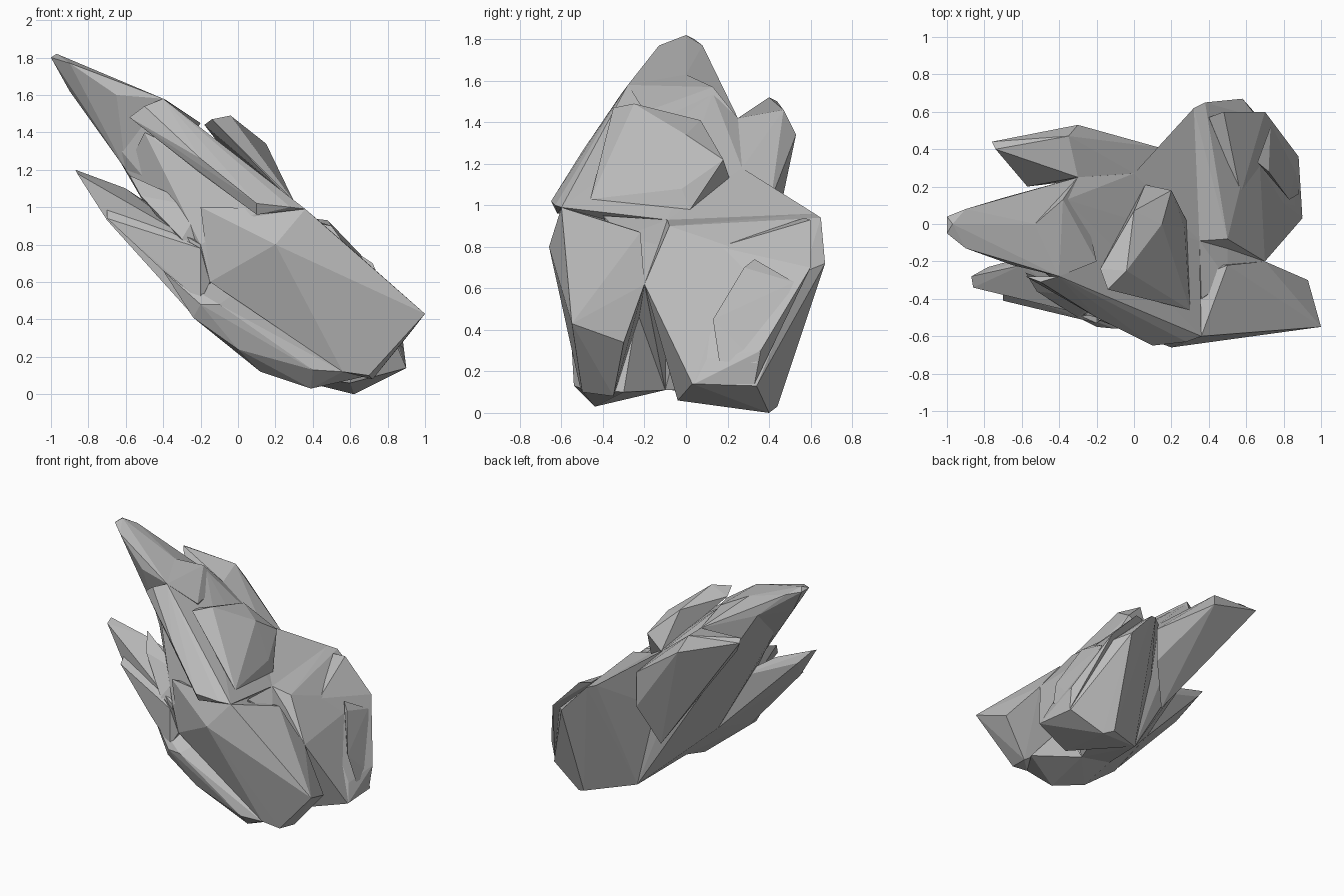
import bpy
import bmesh
from mathutils import Vector

# Remove only the default cube
default_cube = bpy.data.objects.get("Cube")
if default_cube is not None:
    bpy.data.objects.remove(default_cube, do_unlink=True)


def make_material(name, shade):
    """One plain grey used for both the viewport and the render."""
    material = bpy.data.materials.new(name)
    material.use_nodes = True
    colour = (shade, shade, shade, 1)
    material.diffuse_color = colour
    principled = material.node_tree.nodes["Principled BSDF"]
    principled.inputs["Base Color"].default_value = colour
    principled.inputs["Roughness"].default_value = .9
    return material


stone = make_material("stone_grey", .5)


def rock(name, *corners):
    """Build a faceted boulder as the convex hull of its corner points."""
    bm = bmesh.new()
    for corner in corners:
        bm.verts.new(Vector(corner))
    hull = bmesh.ops.convex_hull(bm, input=bm.verts[:])
    buried = [item for item in hull["geom_interior"] if isinstance(item, bmesh.types.BMVert)]
    bmesh.ops.delete(bm, geom=buried, context="VERTS")
    bmesh.ops.recalc_face_normals(bm, faces=bm.faces[:])
    mesh = bpy.data.meshes.new(name)
    bm.to_mesh(mesh)
    bm.free()
    mesh.materials.append(stone)
    part = bpy.data.objects.new(name, mesh)
    bpy.context.scene.collection.objects.link(part)
    return part


# Corners where neighbouring rocks meet
ridge_top = (-.4, -.28, 1.58)
ridge_end = (.36, -.6, .99)
ridge_chin = (.2, -.66, .8)
crown = (-.53, 0, 1.63)
spire_back_edge = (-.7, .14, 1.58)
spire_throat = (-.75, -.04, 1.45)
spire_belly = (-.6, -.1, 1.2)
left_shoulder = (-.3, .25, 1.42)
saddle = (0, .27, 1.18)
rear_corner = (.32, .62, .96)
inner_corner = (.35, -.09, .93)
gully = (.7, -.2, .62)
front_waist = (-.15, -.5, .6)
inner_heart = (-.2, -.1, .5)
inner_foot = (.4, -.1, .11)
belly_foot = (.1, -.15, .2)
rear_foot = (.22, .27, .1)
front_toe = (.56, -.51, .12)

# Leaning spire: narrow tip, the shoulders and the long rear wall
rock("spire_tip",
     (-1, .04, 1.8), (-1, -.05, 1.8), (-.97, 0, 1.82), (-.9, .08, 1.77),
     (-.9, -.13, 1.77), (-.9, 0, 1.62), (-.65, -.22, 1.6),
     crown, spire_back_edge, spire_throat, spire_belly, ridge_top, left_shoulder)
rock("spire_shoulder",
     (-.36, .13, 1.54), (-.2, -.4, .8), crown, spire_throat, spire_belly,
     ridge_top, left_shoulder, saddle, ridge_end, inner_corner, inner_heart)
rock("rear_wall",
     (-.42, -.1, 1), spire_back_edge, spire_throat, spire_belly,
     left_shoulder, saddle, belly_foot, rear_foot, inner_heart)

# Capping slabs lying on the slope
rock("upper_slab",
     (-.57, -.1, 1.6), (-.38, .13, 1.57), (-.2, -.2, 1.45),
     (-.3, 0, 1.3), crown, ridge_top, left_shoulder)
rock("middle_slab",
     (-.18, -.24, 1.44), (-.14, -.35, 1.47), (-.04, -.25, 1.49), (0, .07, 1.41),
     (.15, 0, 1.34), (.06, .21, 1.13), (.2, .18, 1.22), (.27, -.02, 1.08),
     (.28, .02, .98), (.3, -.46, 1.03), (.23, -.44, 1.09))

# Long front ridge with its overhanging lip, and the wall below it
rock("front_ridge",
     (-.58, -.28, 1.48), (-.5, -.31, 1.54), (.1, -.65, 1.02), (.1, -.62, .96),
     (-.2, -.5, 1.26), (-.2, -.46, 1.18), (.28, -.63, 1), (.1, -.3, 1),
     ridge_top, ridge_end)
rock("front_wall",
     (-.5, -.24, 1.4), (.1, -.58, .97), (-.2, -.42, 1.1), (-.2, -.5, .8),
     spire_belly, ridge_end, front_waist, inner_heart, inner_corner)

# Massive front block running down to the base
rock("front_block",
     (1, -.55, .43), (.93, -.3, .34), (.5, -.22, .87), (.72, -.35, .08),
     (.7, -.5, .1), (-.2, -.51, 1), (.1, -.2, .5),
     gully, ridge_end, ridge_chin, front_waist, front_toe)
rock("gully_floor",
     (.36, -.4, .95), (.5, -.1, .8), (.5, -.3, .85),
     gully, inner_corner, inner_foot, belly_foot)

# Lower front shelf and foot
rock("front_foot",
     (-.4, -.45, .66), (-.24, -.5, .41), (-.2, -.55, .48), (-.1, -.56, .48),
     (0, -.5, .24), (.12, -.4, .12), (.39, -.44, .03), (.4, -.54, .13),
     (.7, -.3, .1), (.2, -.2, .7), inner_heart, inner_foot, belly_foot, front_toe)

# Front splinters below the spire
rock("front_splinter",
     (-.87, -.28, 1.2), (-.86, -.34, 1.18), (-.78, -.23, 1.1), (-.6, -.22, 1.1),
     (-.7, -.37, .93), (-.4, -.42, .65), (-.2, -.5, .8), (-.24, -.46, .42),
     (-.3, -.1, .9), inner_heart)
rock("small_splinter",
     (-.7, -.36, 1), (-.7, -.41, .94), (-.6, -.35, 1), (-.4, -.48, .66),
     (-.2, -.53, .78), (-.2, -.53, .5), front_waist, inner_heart)
rock("thin_splinter",
     (-.58, -.26, 1.17), (-.52, -.36, 1.06), (-.3, -.5, .83),
     (-.2, -.4, 1), front_waist)

# Rear core joining spire and base
rock("rear_core",
     (.6, 0, .5), (.6, .4, .1), saddle, rear_corner, inner_corner,
     inner_heart, inner_foot, belly_foot, rear_foot)

# Rear splinter standing off the back wall
rock("rear_splinter",
     (-.76, .44, 1.5), (-.74, .4, 1.52), (-.35, .47, 1.46), (-.3, .53, 1.34),
     (.13, .41, 1.03), (.13, .41, .77), (0, .3, .48), (-.57, .2, 1.3),
     left_shoulder, saddle)

# Rear base block with a raised slab and fin on its outer face
rock("rear_block",
     (.5, -.08, .9), (.38, .65, .94), (.58, .67, .72), (.66, .57, .68),
     (.8, .34, .2), (.87, .34, .13), (.9, .03, .14), (.62, .4, 0),
     (.6, -.04, .06), (.55, .44, .03), gully, rear_corner, inner_corner, rear_foot)
rock("rear_slab",
     (.4, .57, .94), (.48, .6, .93), (.57, .16, .8), (.7, .6, .7),
     (.88, .36, .3), (.87, .33, .14), (.9, .04, .14), (.86, .1, .26),
     (.7, .07, .5), (.5, .3, .5))
rock("rear_fin",
     (.73, .52, .63), (.66, .33, .74), (.72, .28, .7), (.83, .13, .45),
     (.88, .16, .25), (.88, .34, .24), (.7, .3, .4))
